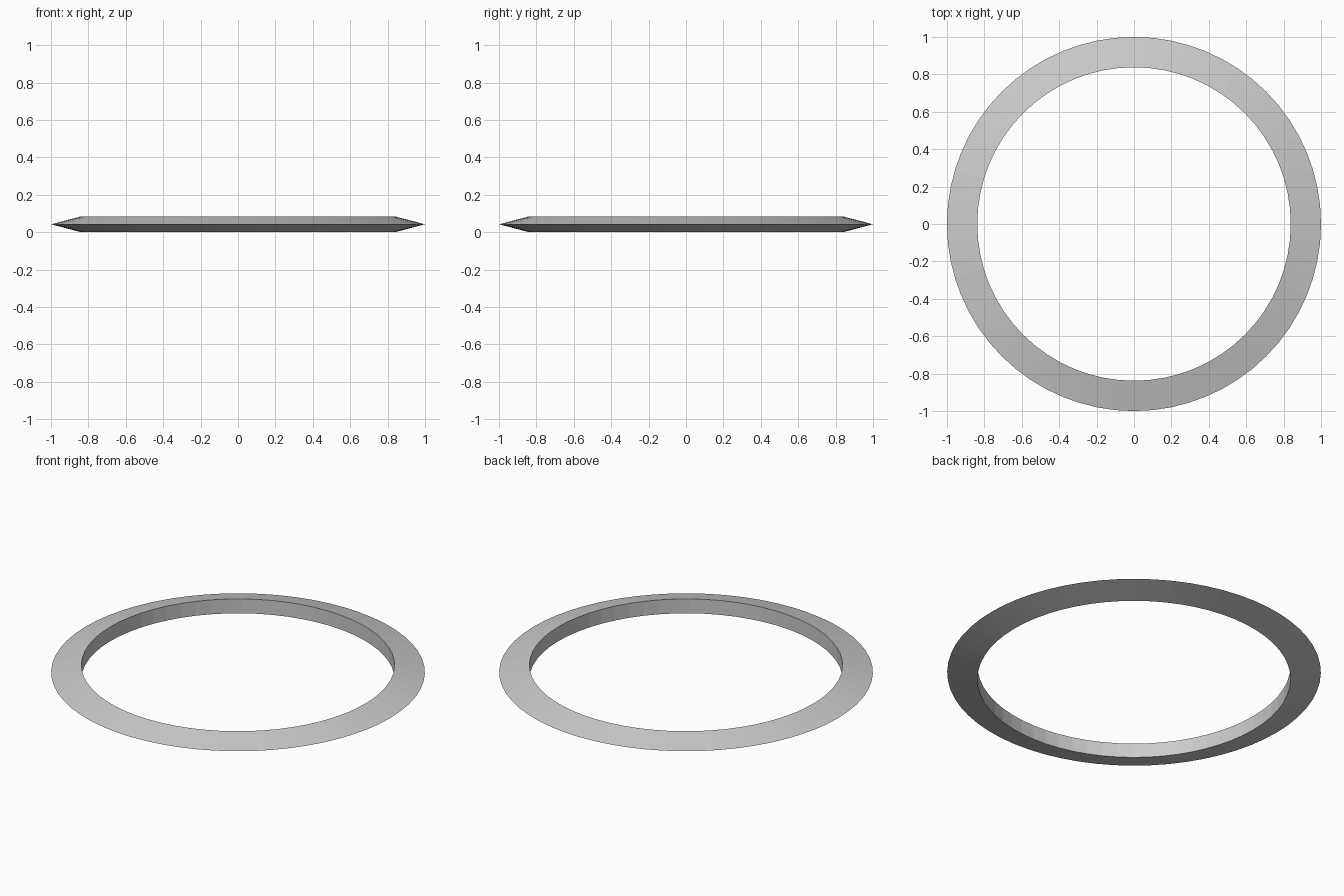
import bpy, bmesh
from math import cos, sin, tau

if "Cube" in bpy.data.objects:
    bpy.data.objects.remove(bpy.data.objects["Cube"])

SEGMENTS = 64
# Triangular cross-section (radius, height): sharp outer rim, vertical inner wall
PROFILE = [(0.838, 0.0), (1.0, 0.0425), (0.838, 0.085)]

# Ring: sweep the profile around the z axis
bm = bmesh.new()
loops = []
for i in range(SEGMENTS):
    a = tau * i / SEGMENTS
    loops.append([bm.verts.new((r * cos(a), r * sin(a), z)) for r, z in PROFILE])
for i in range(SEGMENTS):
    p, q = loops[i], loops[(i + 1) % SEGMENTS]
    for j in range(3):
        k = (j + 1) % 3
        bm.faces.new((p[j], q[j], q[k], p[k]))
bmesh.ops.recalc_face_normals(bm, faces=bm.faces)

mesh = bpy.data.meshes.new("ring")
bm.to_mesh(mesh)
bm.free()
ring = bpy.data.objects.new("ring", mesh)
bpy.context.collection.objects.link(ring)
